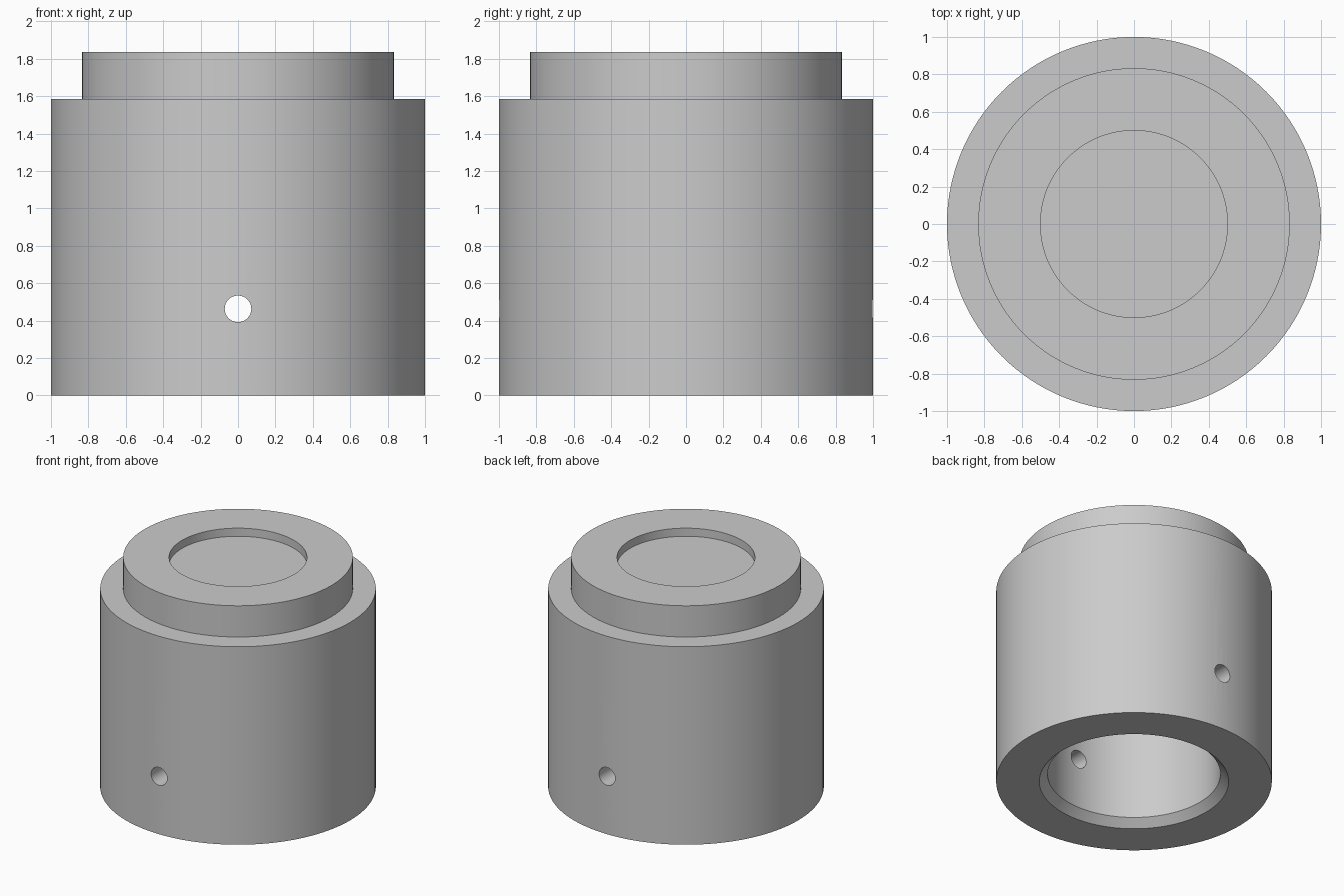
import bpy, bmesh, math
from mathutils import Matrix

if "Cube" in bpy.data.objects:
    bpy.data.objects.remove(bpy.data.objects["Cube"], do_unlink=True)

SEGMENTS = 128

# One plain grey for the whole part
grey = bpy.data.materials.new("plain_grey")
grey.use_nodes = True
colour = (0.6, 0.6, 0.6, 1)
grey.diffuse_color = colour
grey.node_tree.nodes["Principled BSDF"].inputs["Base Color"].default_value = colour


def add_object(name, bm):
    bmesh.ops.recalc_face_normals(bm, faces=bm.faces)
    mesh = bpy.data.meshes.new(name)
    bm.to_mesh(mesh)
    bm.free()
    mesh.materials.append(grey)
    obj = bpy.data.objects.new(name, mesh)
    bpy.context.collection.objects.link(obj)
    return obj


def lathe(name, profile):
    """Turn a (radius, height) profile around the z axis."""
    bm = bmesh.new()
    verts = [bm.verts.new((r, 0, z)) for r, z in profile]
    edges = [bm.edges.new(pair) for pair in zip(verts, verts[1:])]
    bmesh.ops.spin(bm, geom=verts + edges, cent=(0, 0, 0), axis=(0, 0, 1),
                   angle=math.tau, steps=SEGMENTS, use_duplicate=False)
    bmesh.ops.remove_doubles(bm, verts=bm.verts, dist=0.0001)
    return add_object(name, bm)


# Stepped cap: top recess, shoulder, outer wall, chamfered blind bore
cap = lathe("stepped_cap", [
    (0, 1.77), (0.5, 1.77), (0.5, 1.835), (0.833, 1.835),
    (0.833, 1.585), (1, 1.585), (1, 0),
    (0.687, 0), (0.627, 0.06), (0.627, 1.33), (0, 1.33),
])

# Cross hole through the front and back walls
bm = bmesh.new()
bmesh.ops.create_cone(bm, cap_ends=True, segments=48, radius1=0.071,
                      radius2=0.071, depth=3,
                      matrix=Matrix.Translation((0, 0, 0.463))
                      @ Matrix.Rotation(math.pi / 2, 4, 'X'))
cutter = add_object("cross_hole_cutter", bm)

cut = cap.modifiers.new("cross_hole", 'BOOLEAN')
cut.operation = 'DIFFERENCE'
cut.solver = 'EXACT'
cut.object = cutter

# Apply the cut, then smooth the walls while keeping the rims sharp
bpy.ops.object.select_all(action='DESELECT')
bpy.context.view_layer.objects.active = cap
cap.select_set(True)
bpy.ops.object.modifier_apply(modifier=cut.name)
bpy.data.objects.remove(cutter, do_unlink=True)
bpy.ops.object.shade_smooth_by_angle(angle=math.radians(30))
